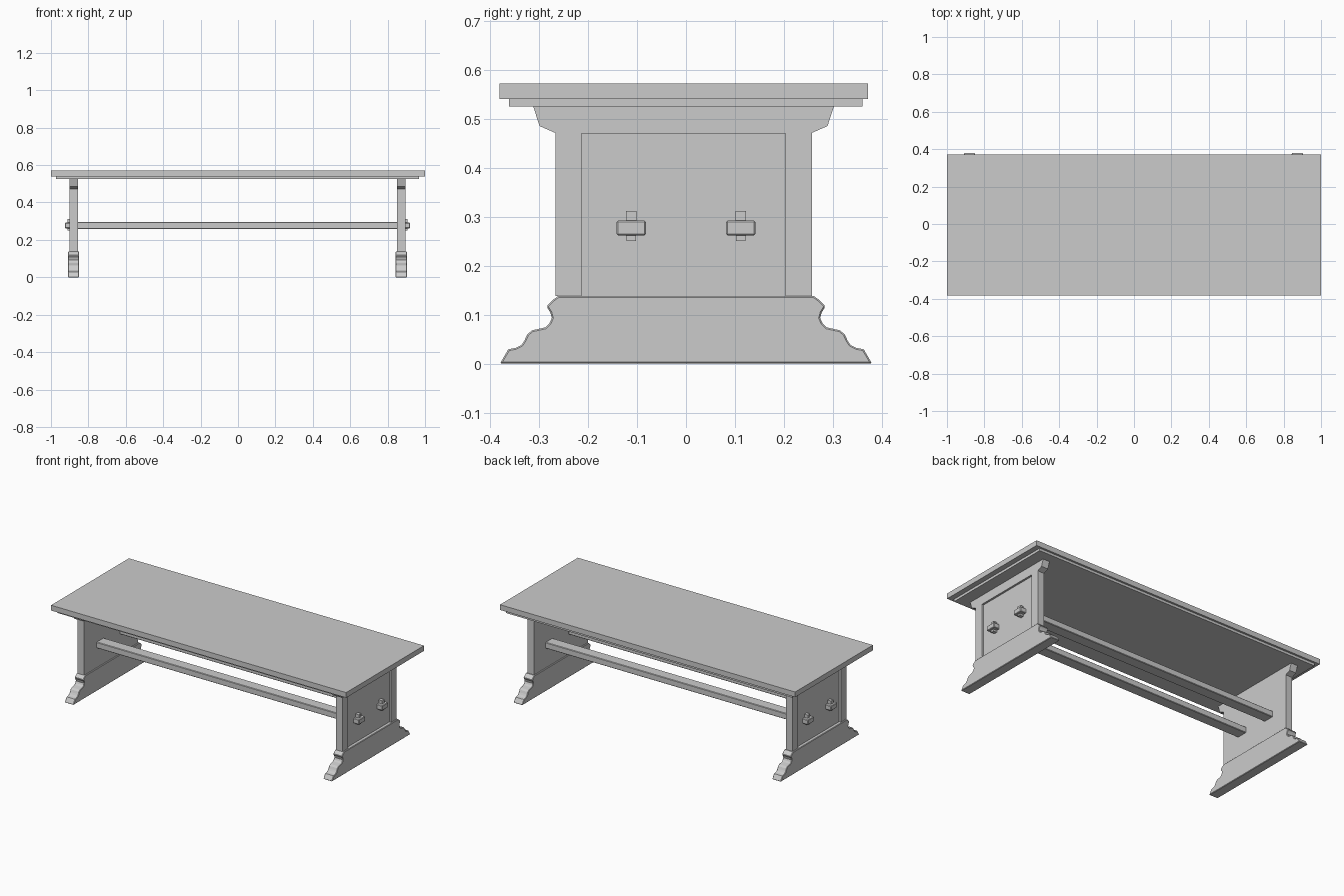
import bpy, bmesh

if "Cube" in bpy.data.objects:
    bpy.data.objects.remove(bpy.data.objects["Cube"])

CX, CY = -0.003, -0.005   # slight offset of the upper parts


def finish(name, bm, bevel=0.0):
    bmesh.ops.recalc_face_normals(bm, faces=bm.faces)
    me = bpy.data.meshes.new(name)
    bm.to_mesh(me)
    bm.free()
    ob = bpy.data.objects.new(name, me)
    bpy.context.collection.objects.link(ob)
    if bevel:
        m = ob.modifiers.new("edge", 'BEVEL')
        m.width = bevel
        m.segments = 1
        m.limit_method = 'ANGLE'
        m.angle_limit = 1.3
    return ob


def prism(name, profile, x0, x1, bevel=0.0):
    """Extrude a (y, z) outline from x0 to x1."""
    bm = bmesh.new()
    face = bm.faces.new([bm.verts.new((x0, y, z)) for y, z in profile])
    ext = bmesh.ops.extrude_face_region(bm, geom=[face])
    verts = [g for g in ext["geom"] if isinstance(g, bmesh.types.BMVert)]
    bmesh.ops.translate(bm, vec=(x1 - x0, 0, 0), verts=verts)
    return finish(name, bm, bevel)


def box(name, x, y, z, bevel=0.0):
    rect = [(y[0], z[0]), (y[1], z[0]), (y[1], z[1]), (y[0], z[1])]
    return prism(name, rect, x[0], x[1], bevel)


def symmetric(half, cy=0.0):
    """Close an outline given for its +y half, listed bottom to top."""
    return [(cy + y, z) for y, z in half] + [(cy - y, z) for y, z in reversed(half)]


# Top board and the thinner layer beneath it
box("table_top", (-1, 1), (-0.381, 0.372), (0.54, 0.572))
box("under_board", (-0.972, 0.968), (-0.361, 0.36), (0.525, 0.54))

# Moulded foot outline
foot = symmetric([
    (0.380, 0.0), (0.363, 0.029), (0.348, 0.032), (0.336, 0.038), (0.330, 0.047),
    (0.324, 0.060), (0.314, 0.068), (0.287, 0.074), (0.279, 0.082), (0.274, 0.093),
    (0.277, 0.104), (0.285, 0.117), (0.272, 0.130), (0.261, 0.138)])

# End frame outline: two stiles and a flared head around an open panel
frame = symmetric([
    (0.208, 0.47), (0.208, 0.138), (0.262, 0.138), (0.262, 0.471),
    (0.294, 0.485), (0.307, 0.525)], CY)

for side, label in ((-1, "left"), (1, "right")):
    def at(a, b):
        return CX + side * a, CX + side * b

    prism(label + "_foot", foot, *at(0.846, 0.906), bevel=0.003)
    prism(label + "_end_frame", frame, *at(0.853, 0.898))
    # Panel is flush inside, recessed outside
    box(label + "_panel", at(0.853, 0.886), (CY - 0.208, CY + 0.208), (0.138, 0.47))
    # Upright wedges that lock the through tenons
    for s, where in ((-1, "front"), (1, "back")):
        y = s * 0.112
        prism(f"{label}_{where}_wedge",
              [(y - 0.010, 0.25), (y + 0.010, 0.25), (y + 0.011, 0.312), (y - 0.011, 0.312)],
              *at(0.884, 0.909))

# Long stretchers with narrower through tenons
for s, where in ((-1, "front"), (1, "back")):
    y = s * 0.112
    box(where + "_stretcher", (CX - 0.855, CX + 0.855), (y - 0.034, y + 0.034),
        (0.258, 0.295), bevel=0.003)
    for side, label in ((-1, "left"), (1, "right")):
        box(f"{label}_{where}_tenon", (CX + side * 0.85, CX + side * 0.923),
            (y - 0.03, y + 0.03), (0.262, 0.292), bevel=0.003)
